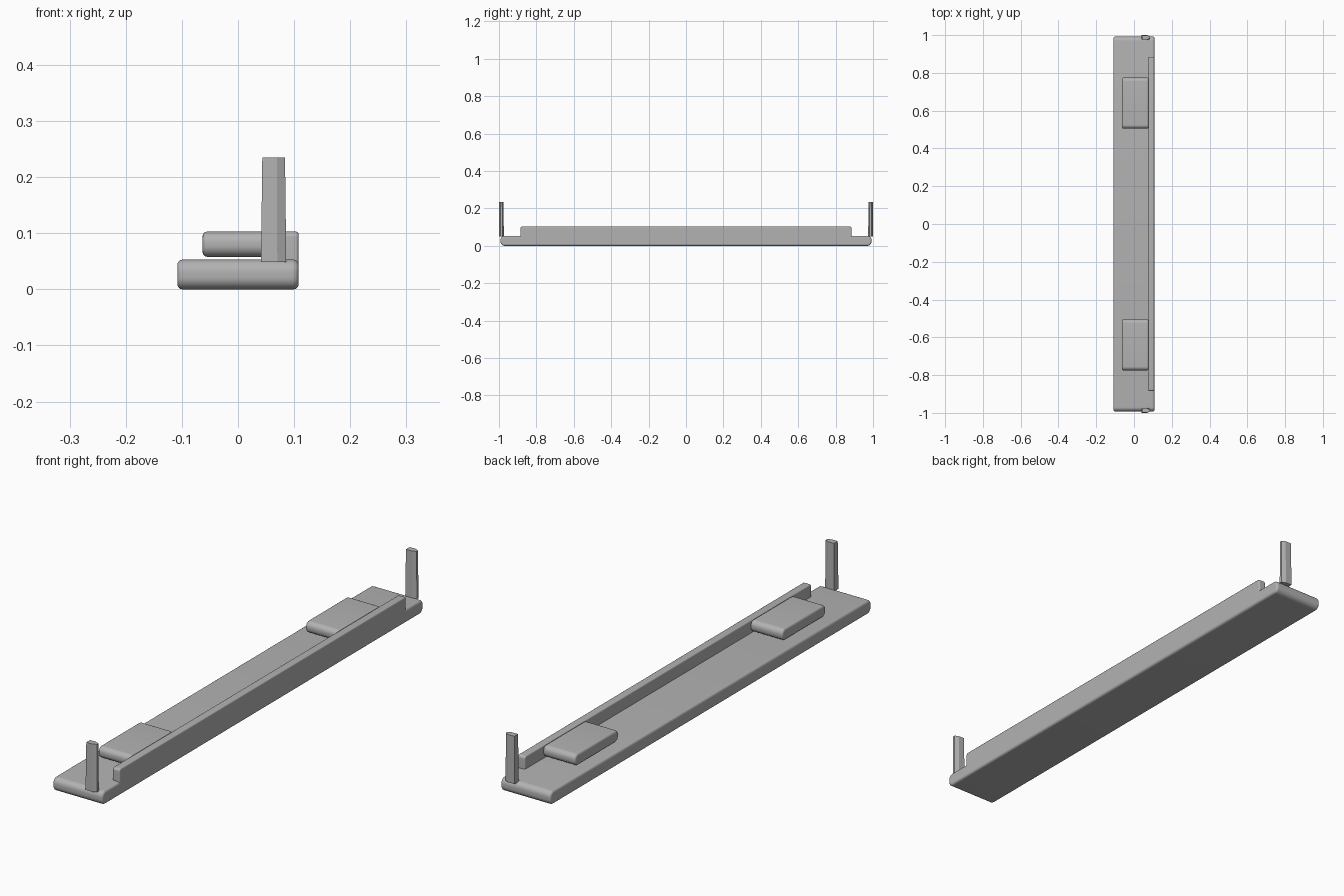
import bpy, bmesh, math

cube = bpy.data.objects.get("Cube")
if cube:
    bpy.data.objects.remove(cube)

grey = bpy.data.materials.new("plain grey")
grey.use_nodes = True
grey.diffuse_color = (0.45, 0.45, 0.45, 1)
grey.node_tree.nodes["Principled BSDF"].inputs["Base Color"].default_value = (0.45, 0.45, 0.45, 1)


def prism(name, rings):
    """Solid from two matching closed rings of points."""
    bm = bmesh.new()
    a, b = [[bm.verts.new(p) for p in ring] for ring in rings]
    n = len(a)
    bm.faces.new(a)
    bm.faces.new(b[::-1])
    for i in range(n):
        bm.faces.new((a[i], b[i], b[(i + 1) % n], a[(i + 1) % n]))
    bmesh.ops.recalc_face_normals(bm, faces=bm.faces)
    mesh = bpy.data.meshes.new(name)
    bm.to_mesh(mesh)
    bm.free()
    obj = bpy.data.objects.new(name, mesh)
    bpy.context.collection.objects.link(obj)
    mesh.materials.append(grey)
    return obj


def rounded_bar(name, x, y, z, radius, edge):
    """Side profile with round corners, run across x, with softened rims."""
    profile = []
    corners = [(y[1], z[1], 1, 1), (y[0], z[1], -1, 1), (y[0], z[0], -1, -1), (y[1], z[0], 1, -1)]
    for k, (cy, cz, sy, sz) in enumerate(corners):
        for i in range(9):
            t = math.pi / 2 * (k + i / 8)
            profile.append((cy - sy * radius + radius * math.cos(t),
                            cz - sz * radius + radius * math.sin(t)))
    obj = prism(name, [[(px, py, pz) for py, pz in profile] for px in x])
    bevel = obj.modifiers.new("soft rims", "BEVEL")
    bevel.width = edge
    bevel.segments = 4
    bevel.limit_method = "ANGLE"
    bevel.angle_limit = math.radians(50)
    bpy.ops.object.select_all(action="DESELECT")
    bpy.context.view_layer.objects.active = obj
    obj.select_set(True)
    bpy.ops.object.shade_smooth_by_angle(angle=math.radians(35))
    return obj


# Long base and the raised rail along its left edge
rounded_bar("base", (-0.108, 0.108), (-0.992, 0.992), (0, 0.053), 0.022, 0.009)
rounded_bar("rail", (0.077, 0.108), (-0.885, 0.885), (0.015, 0.103), 0.01, 0.005)

# Paired pads and pointed end posts
outline = [(0.041, -0.013), (0.070, -0.013), (0.086, -0.005),
           (0.086, 0.005), (0.070, 0.013), (0.041, 0.013)]
for side, s in (("front", -1), ("back", 1)):
    rounded_bar(side + "_pad", (-0.063, 0.077), (s * 0.64 - 0.135, s * 0.64 + 0.135),
                (0.058, 0.103), 0.02, 0.008)
    rings = []
    for z, k in ((0.049, 1), (0.235, 0.9)):
        rings.append([(0.064 + (x - 0.064) * k, s * 0.987 + y * k, z) for x, y in outline])
    prism(side + "_post", rings)
